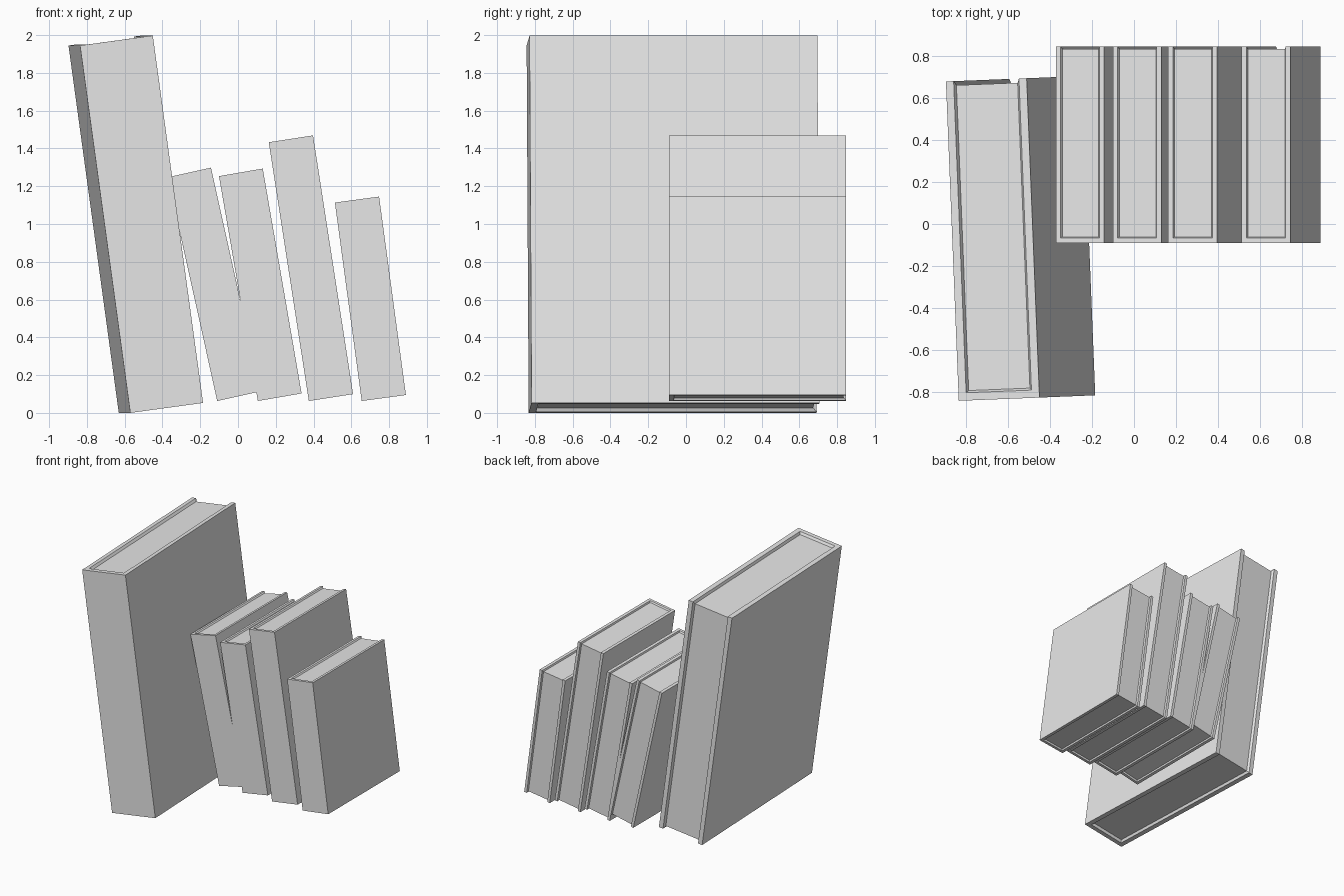
import bpy
import bmesh
import math
from mathutils import Matrix, Vector

cube = bpy.data.objects.get("Cube")
if cube:
    bpy.data.objects.remove(cube, do_unlink=True)

grey = bpy.data.materials.new("plain grey")
grey.use_nodes = True
colour = (0.8, 0.8, 0.8, 1)
grey.diffuse_color = colour
grey.node_tree.nodes["Principled BSDF"].inputs["Base Color"].default_value = colour


def book(name, corner, size, lean, turn, cover, recess, slope):
    """Box whose spine faces the front, with page edges sunk between the covers."""
    bm = bmesh.new()
    bmesh.ops.create_cube(bm, size=1)
    # put the lower left corner of the spine at the origin
    bmesh.ops.translate(bm, verts=bm.verts, vec=(0.5, 0.5, 0.5))
    bmesh.ops.scale(bm, verts=bm.verts, vec=size)
    bm.normal_update()
    # top, bottom and fore edge form one band of paper
    pages = [f for f in bm.faces if abs(f.normal.z) > 0.9 or f.normal.y > 0.9]
    bmesh.ops.inset_region(bm, faces=pages, thickness=cover,
                           use_boundary=True, use_even_offset=True)
    bmesh.ops.inset_region(bm, faces=pages, thickness=slope, depth=-recess,
                           use_boundary=True, use_even_offset=True)
    mesh = bpy.data.meshes.new(name)
    bm.to_mesh(mesh)
    bm.free()
    mesh.materials.append(grey)
    obj = bpy.data.objects.new(name, mesh)
    bpy.context.collection.objects.link(obj)
    obj.matrix_world = (Matrix.Translation(Vector(corner))
                        @ Matrix.Rotation(math.radians(turn), 4, 'Z')
                        @ Matrix.Rotation(math.radians(-lean), 4, 'Y'))


# tall book, turned slightly
book("large_book", (-0.57, -0.833, 0.0), (0.389, 1.525, 1.963),
     7.8, 2.3, 0.037, 0.02, 0.01)

# row of smaller books: name, left foot x, width, height, lean
small = [
    ("small_book_1", -0.11, 0.235, 1.213, 12.5),
    ("small_book_2", 0.105, 0.235, 1.208, 9.8),
    ("small_book_3", 0.375, 0.237, 1.386, 8.8),
    ("small_book_4", 0.655, 0.236, 1.06, 7.7),
]
for name, x, width, height, lean in small:
    book(name, (x, -0.09, 0.063), (width, 0.937, height),
         lean, 0, 0.023, 0.012, 0.006)
